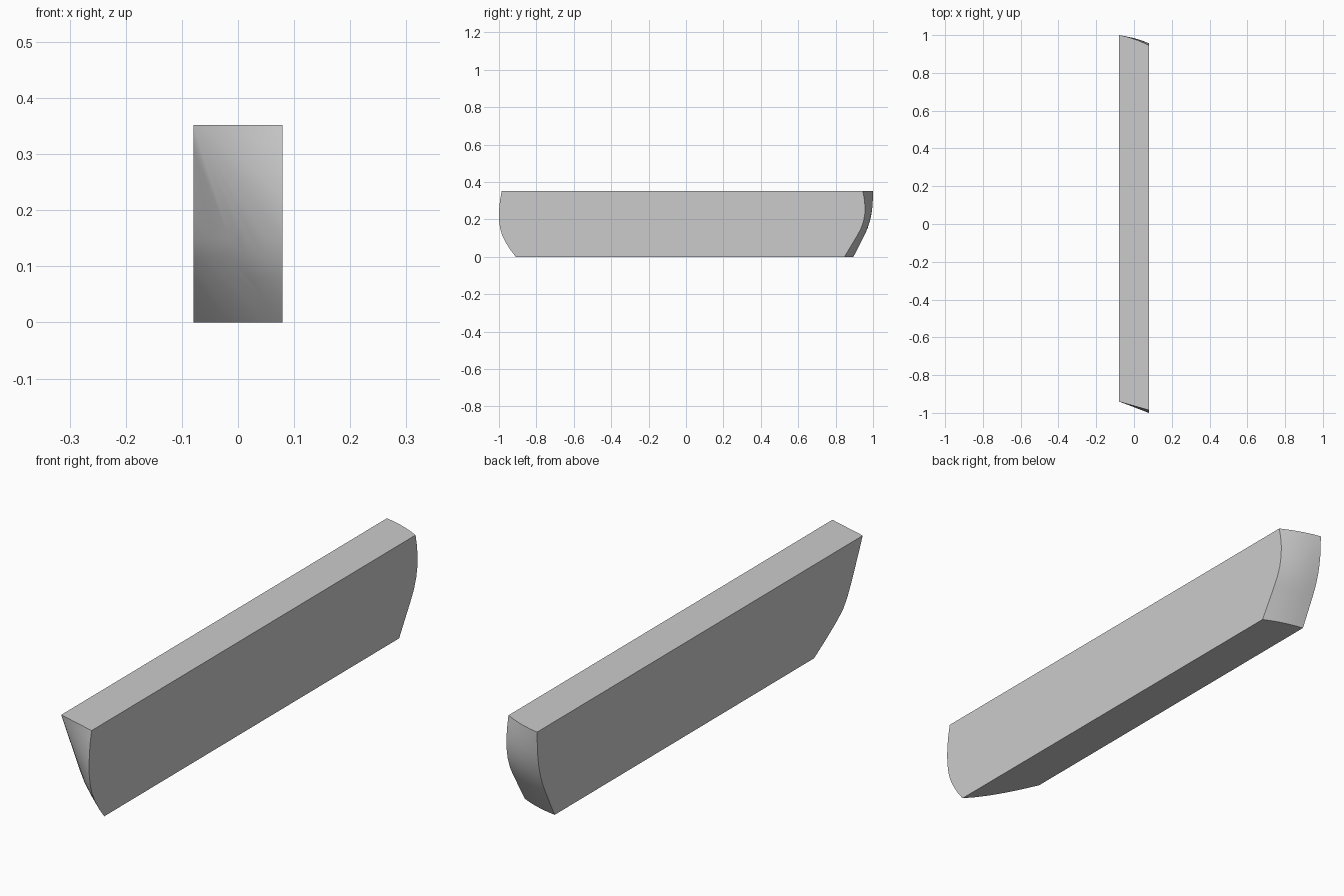
import bpy, bmesh, math

if "Cube" in bpy.data.objects:
    bpy.data.objects.remove(bpy.data.objects["Cube"])

W = 0.079  # half width
Z = [0.352, 0.31, 0.27, 0.23, 0.19, 0.15, 0.115, 0.08, 0.04, 0.0]

# End profiles: y at each height, on the left (-x) and right (+x) sides
back_left = [1.0, 0.999, 0.997, 0.992, 0.983, 0.970, 0.954, 0.936, 0.916, 0.895]
back_right = [0.945, 0.953, 0.957, 0.956, 0.949, 0.935, 0.916, 0.895, 0.871, 0.847]
front_left = [-0.94, -0.922, -0.904, -0.886, -0.867, -0.846, -0.820, -0.775, -0.715, -0.65]
front_right = [-0.985, -0.993, -0.998, -1.0, -0.999, -0.993, -0.983, -0.966, -0.941, -0.91]

bm = bmesh.new()


def add_end(left, right, bulge):
    """Points of one curved end, bowed outwards across the width."""
    for i, z in enumerate(Z):
        for t in (0, 0.2, 0.4, 0.6, 0.8, 1):
            y = left[i] + (right[i] - left[i]) * t
            y += bulge(z) * 4 * t * (1 - t)
            bm.verts.new((W * (2 * t - 1), y, z))


# Back end bows evenly; front end bows mostly near the bottom
add_end(back_left, back_right, lambda z: 0.007)
add_end(front_left, front_right, lambda z: -0.025 * (1 - z / 0.352))

# Plank skin wrapped around both convex ends
hull = bmesh.ops.convex_hull(bm, input=bm.verts[:])
loose = [v for v in bm.verts if not v.link_faces]
bmesh.ops.delete(bm, geom=loose, context='VERTS')
bmesh.ops.dissolve_limit(bm, angle_limit=math.radians(0.3),
                         verts=bm.verts[:], edges=bm.edges[:])
bmesh.ops.recalc_face_normals(bm, faces=bm.faces[:])

mesh = bpy.data.meshes.new("plank")
bm.to_mesh(mesh)
bm.free()
plank = bpy.data.objects.new("plank", mesh)
bpy.context.collection.objects.link(plank)
bpy.context.view_layer.objects.active = plank
plank.select_set(True)
bpy.ops.object.shade_smooth_by_angle(angle=math.radians(30))
